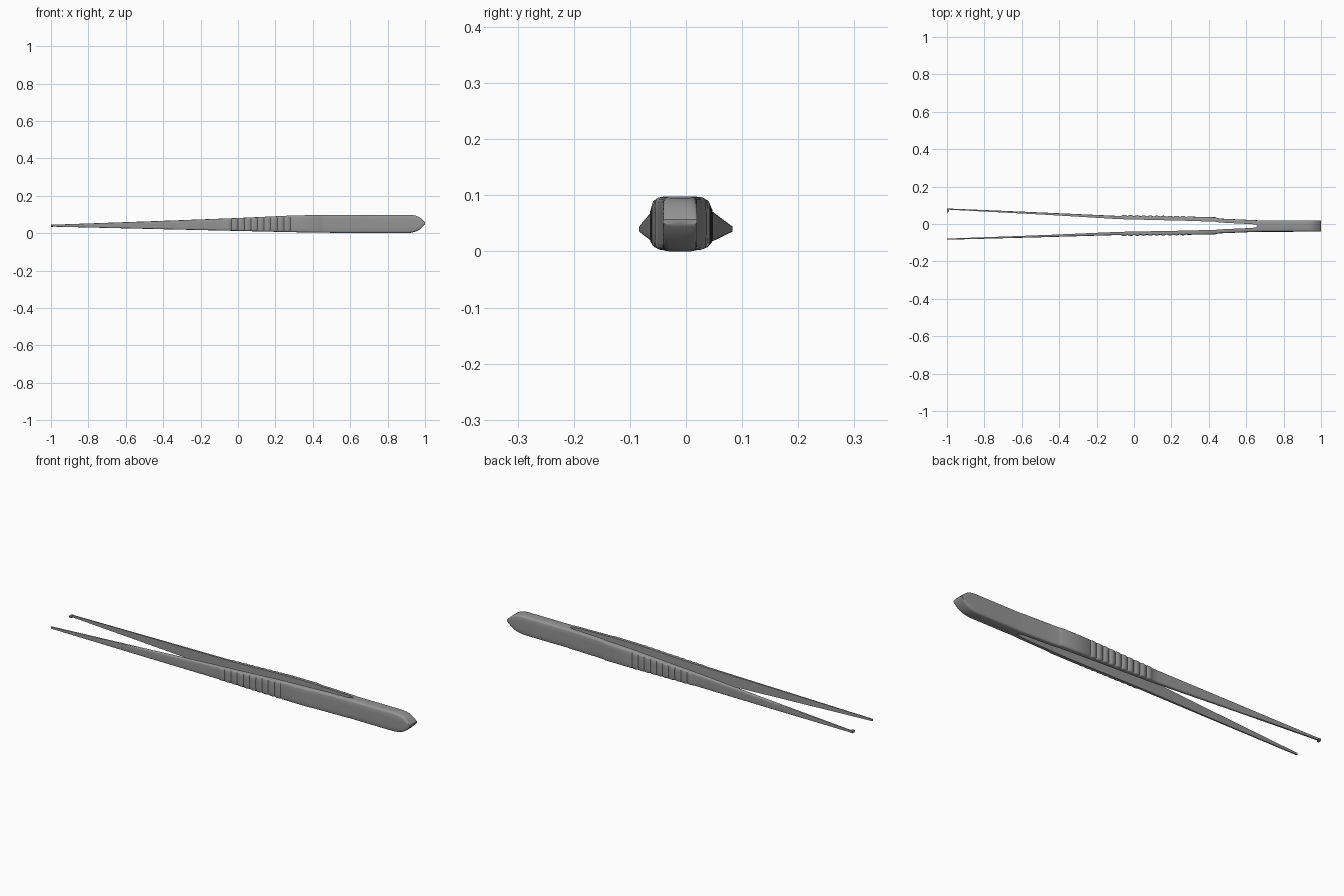
import bpy, bmesh, math

if "Cube" in bpy.data.objects:
    bpy.data.objects.remove(bpy.data.objects["Cube"])

SPLIT, MID = 0.66, -0.0105          # where the arms join, and the join line in y


def lerp(table, x):
    for (x0, a), (x1, b) in zip(table, table[1:]):
        if x <= x1:
            return a + (b - a) * max(0, (x - x0) / (x1 - x0))
    return table[-1][1]


# Blade outline seen from the front
Z_LOW = [(-1, .035), (-.4, .021), (0, .012), (.3, .005), (.5, .002), (.75, 0), (1, 0)]
Z_HIGH = [(-1, .045), (-.4, .066), (0, .081), (.3, .095), (.5, .098), (1, .098)]
END = [(.905, 1), (.925, .975), (.945, .9), (.962, .77), (.976, .58), (.988, .36), (.996, .18), (1, .08)]
# Outer face of each arm seen from the top, and blade thickness
UPPER = [(-1, .083), (-.5, .062), (-.08, .043), (.28, .037), (.44, .033), (.46, .029), (SPLIT, .02), (1, .02)]
LOWER = [(-1, -.084), (-.5, -.071), (-.08, -.059), (.28, -.055), (.44, -.052), (.46, -.05), (SPLIT, -.042), (1, -.041)]
THICK = [(-1, .006), (-.5, .011), (-.08, .017), (.44, .021), (.6, .022), (SPLIT, .024)]
# Half section from inner edge to crown: (fraction of half width, fraction of thickness)
HALF = [(1, 0), (1, .6), (.97, .79), (.91, .92), (.8, .98), (.4, 1)]
SECTION = HALF + [(-a, b) for a, b in reversed(HALF)]

# Dark steel
steel = bpy.data.materials.new("dark_steel")
steel.diffuse_color = (.3, .3, .3, 1)
steel.use_nodes = True
steel.node_tree.nodes["Principled BSDF"].inputs["Base Color"].default_value = steel.diffuse_color


def ridge(x):
    if -.07 < x < .28:
        return .0055 * abs(math.sin((x + .07) / .035 * math.pi))
    return .003 if .28 <= x < .44 else 0


def half_ring(x, outer, inner):
    low, high = lerp(Z_LOW, x), lerp(Z_HIGH, x)
    zc, hw = (low + high) / 2, (high - low) / 2
    if x > .9:
        zc += .004 * (x - .9) / .1
        hw *= lerp(END, x)
    return [(x, inner + (outer - inner) * t, zc + hw * w) for w, t in SECTION]


def loft(bm, rings, cap_start=False, cap_end=False):
    rows = [[bm.verts.new(p) for p in r] for r in rings]
    n = len(rows[0])
    for a, b in zip(rows, rows[1:]):
        for i in range(n):
            j = (i + 1) % n
            bm.faces.new((a[i], a[j], b[j], b[i]))
    if cap_start:
        bm.faces.new(rows[0])
    if cap_end:
        bm.faces.new(rows[-1])


def finish(bm, name):
    bmesh.ops.remove_doubles(bm, verts=bm.verts, dist=1e-5)
    bmesh.ops.recalc_face_normals(bm, faces=bm.faces)
    me = bpy.data.meshes.new(name)
    bm.to_mesh(me)
    bm.free()
    me.materials.append(steel)
    ob = bpy.data.objects.new(name, me)
    bpy.context.collection.objects.link(ob)
    bpy.ops.object.select_all(action='DESELECT')
    ob.select_set(True)
    bpy.context.view_layer.objects.active = ob
    bpy.ops.object.shade_smooth_by_angle(angle=math.radians(40))


bm = bmesh.new()

# Two sprung arms with finger ridges
stations = [-1, -.9, -.75, -.6, -.45, -.3, -.18, -.1]
stations += [-.07 + .35 * i / 80 for i in range(81)]
stations += [.285, .36, .435, .445, .46, .53, .6, .62, .635, .645, .652, .657, SPLIT]
for table, sign in ((UPPER, 1), (LOWER, -1)):
    rings = []
    for x in stations:
        outer = lerp(table, x)
        inner = outer - sign * lerp(THICK, x)
        if x > .6:                   # rounded end of the slot
            gap = abs(lerp(table, .6) - sign * .022 - MID)
            inner = MID + sign * gap * math.sqrt(max(0, 1 - ((x - .6) / (SPLIT - .6)) ** 2))
        rings.append(half_ring(x, outer + sign * ridge(x), inner))
    loft(bm, rings, cap_start=True)

# Solid handle end, rounded to a blunt point
rings = []
for x in [SPLIT, .75, .85] + [e[0] for e in END]:
    up, down = half_ring(x, lerp(UPPER, x), MID), half_ring(x, lerp(LOWER, x), MID)
    rings.append(up + down[-2:0:-1])
loft(bm, rings, cap_end=True)
finish(bm, "tweezer_arms_and_handle")

# Small inward hook on one tip
bm = bmesh.new()
hook = []
for y, w, d in ((.083, .0055, .012), (.074, .0065, .011), (.067, .006, .010), (.062, .003, .006)):
    hook.append([(-1, y, .04 - w), (-1 + d, y, .04 - w), (-1 + d, y, .04 + w), (-1, y, .04 + w)])
loft(bm, hook, True, True)
finish(bm, "tip_hook")
